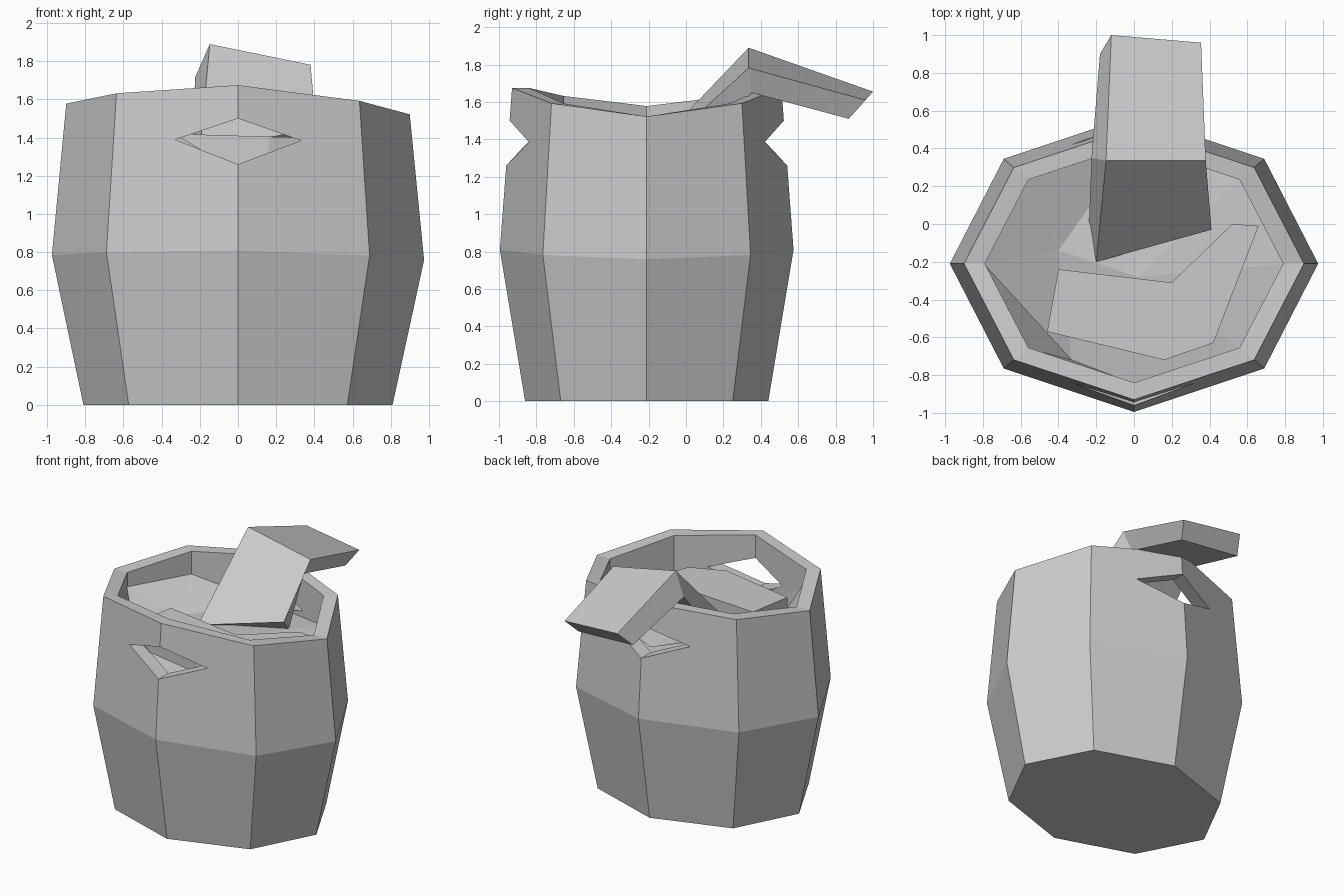
import bpy, bmesh
from math import sin, cos, pi

cube = bpy.data.objects.get("Cube")
if cube:
    bpy.data.objects.remove(cube, do_unlink=True)

grey = bpy.data.materials.new("plain_grey")
grey.use_nodes = True
COLOUR = (0.6, 0.6, 0.6, 1)
grey.diffuse_color = COLOUR
grey.node_tree.nodes["Principled BSDF"].inputs["Base Color"].default_value = COLOUR

MID_Y = -0.21


def finish(name, bm, solid=True):
    if solid:
        bmesh.ops.recalc_face_normals(bm, faces=bm.faces[:])
    mesh = bpy.data.meshes.new(name)
    bm.to_mesh(mesh)
    bm.free()
    obj = bpy.data.objects.new(name, mesh)
    mesh.materials.append(grey)
    bpy.context.scene.collection.objects.link(obj)
    return obj


def loft(name, rings):
    """Closed skin through rings with equal point counts."""
    bm = bmesh.new()
    loops = [[bm.verts.new(p) for p in ring] for ring in rings]
    n = len(loops[0])
    for a, b in zip(loops, loops[1:]):
        for i in range(n):
            j = (i + 1) % n
            bm.faces.new((a[i], a[j], b[j], b[i]))
    bm.faces.new(loops[0][::-1])
    bm.faces.new(loops[-1])
    return finish(name, bm)


def octagon(rx, ry, base, tilt=0.0, swell=0.0):
    """Eight-sided ring whose height leans sideways and rises front and back."""
    angles = [i * pi / 4 for i in range(8)]
    return [(rx * cos(a), MID_Y + ry * sin(a),
             base - tilt * cos(a) + swell * sin(a) ** 2) for a in angles]


# Barrel: outer wall, dipped rim and hollow inside
barrel = loft("barrel", [
    octagon(0.81, 0.65, 0),
    octagon(0.975, 0.785, 0.772, 0.013, 0.038),
    octagon(0.90, 0.72, 1.55, 0.028, 0.125),
    octagon(0.79, 0.63, 1.55, 0.028, 0.125),
    octagon(0.79, 0.63, 1.0),
])

# Diamond grip holes through front and back
cutter = loft("grip_hole_cutter", [
    [(0, y, 1.26), (0.33, y, 1.385), (0, y, 1.50), (-0.33, y, 1.39)]
    for y in (-1.3, 0.9)])
cutter.hide_render = True
cutter.hide_viewport = True
cut = barrel.modifiers.new("grip_holes", "BOOLEAN")
cut.operation = "DIFFERENCE"
cut.solver = "EXACT"
cut.object = cutter

# Contents: shallow faceted bowl inside the barrel
bm = bmesh.new()
heights = (1.36, 1.36, 1.30, 1.46, 1.47, 1.56, 1.22, 1.30)
edge = [bm.verts.new((x, y, h)) for (x, y, _), h in
        zip(octagon(0.795, 0.635, 0), heights)]
low_left = bm.verts.new((-0.40, -0.14, 1.33))
low_front = bm.verts.new((-0.33, -0.72, 1.22))
middle = bm.verts.new((0.02, -0.28, 1.33))
right, back_right, back, back_left, left, front_left, front, front_right = edge
for face in ((left, front_left, low_front), (left, low_front, low_left),
             (back_left, left, low_left), (back, back_left, low_left),
             (back, low_left, middle), (back_right, back, middle),
             (right, back_right, middle), (front_right, right, middle),
             (front, front_right, middle), (low_front, front, middle),
             (low_left, low_front, middle), (low_front, front_left, front)):
    bm.faces.new(face)
finish("contents", bm, solid=False)

# Bent slab lying flat on the contents
outline = [(-0.46, -0.57), (0.16, -0.72), (0.42, -0.63),
           (0.66, -0.01), (0.52, 0), (0.20, -0.31), (-0.40, -0.24)]
loft("lying_slab", [[(x, y, z - 0.03 * x) for x, y in outline]
                    for z in (1.15, 1.41)])

# Bent slab hooked over the back of the rim
loft("hooked_slab", [
    [(-0.20, -0.20, 1.33), (0.41, -0.03, 1.45), (0.36, 0.10, 1.33), (-0.24, -0.05, 1.25)],
    [(-0.148, 0.335, 1.89), (0.38, 0.335, 1.782), (0.31, 0.35, 1.65), (-0.225, 0.35, 1.715)],
    [(-0.12, 1.0, 1.655), (0.355, 0.96, 1.61), (0.30, 0.87, 1.51), (-0.18, 0.90, 1.545)],
])
